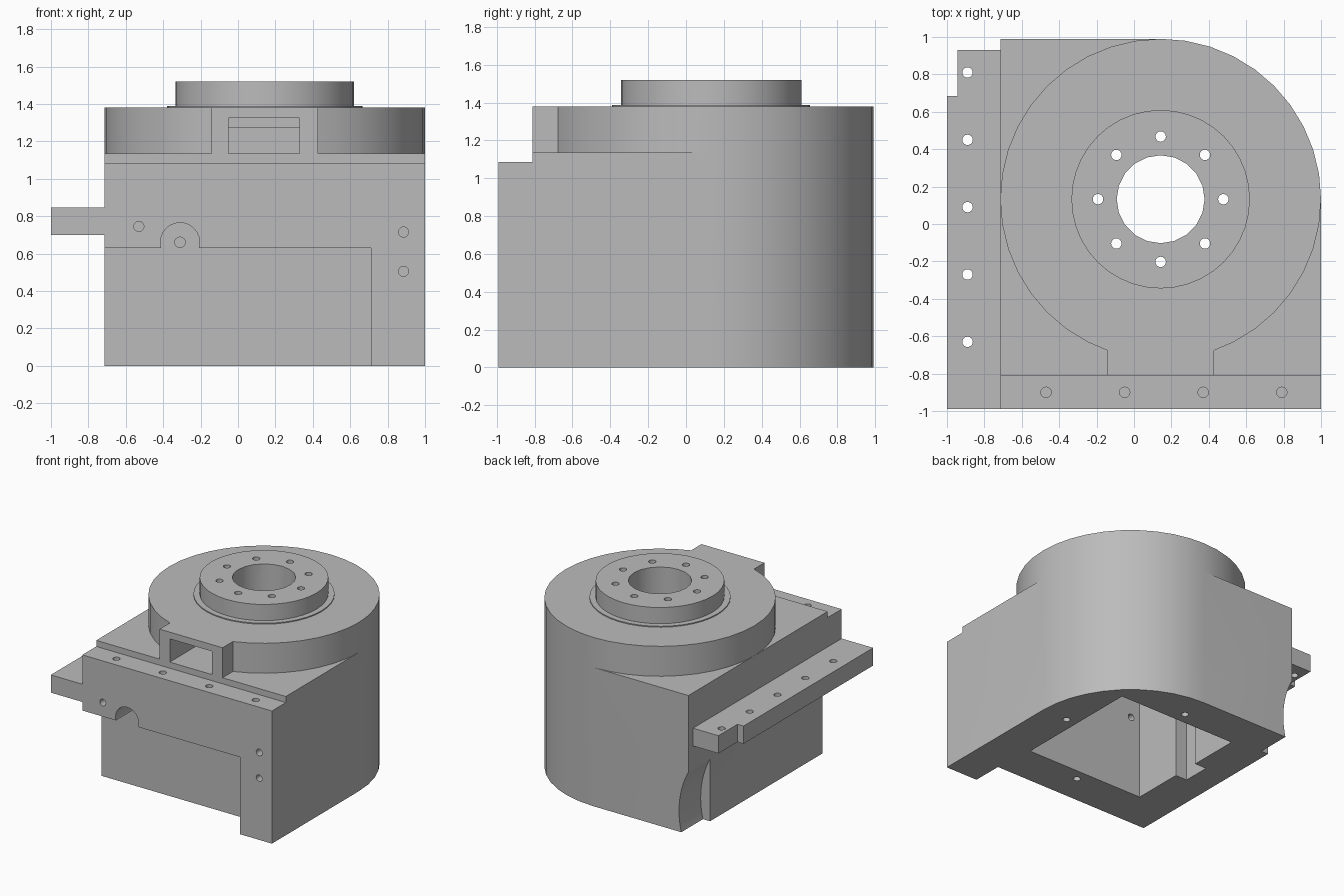
import bpy, bmesh, math
from mathutils import Matrix, Vector

if "Cube" in bpy.data.objects:
    bpy.data.objects.remove(bpy.data.objects["Cube"])

CX, CY, R = 0.1425, 0.1325, 0.8575      # axis and radius of the round housing

grey = bpy.data.materials.new("cast_grey")
grey.diffuse_color = (0.5, 0.5, 0.5, 1)
grey.use_nodes = True
grey.node_tree.nodes["Principled BSDF"].inputs["Base Color"].default_value = grey.diffuse_color


def finish(name, bm):
    bmesh.ops.recalc_face_normals(bm, faces=bm.faces[:])
    me = bpy.data.meshes.new(name)
    bm.to_mesh(me)
    bm.free()
    ob = bpy.data.objects.new(name, me)
    bpy.context.collection.objects.link(ob)
    me.materials.append(grey)
    return ob


def prism(name, pts, z0, z1):
    bm = bmesh.new()
    f = bm.faces.new([bm.verts.new((x, y, z0)) for x, y in pts])
    g = bmesh.ops.extrude_face_region(bm, geom=[f])["geom"]
    bmesh.ops.translate(bm, vec=(0, 0, z1 - z0),
                        verts=[v for v in g if isinstance(v, bmesh.types.BMVert)])
    return finish(name, bm)


def box(name, x0, x1, y0, y1, z0, z1):
    return prism(name, [(x0, y0), (x1, y0), (x1, y1), (x0, y1)], z0, z1)


def cyl(name, a, b, r, n=16):
    a, b = Vector(a), Vector(b)
    d = b - a
    m = Matrix.Translation((a + b) / 2) @ d.to_track_quat('Z', 'Y').to_matrix().to_4x4()
    bm = bmesh.new()
    bmesh.ops.create_cone(bm, cap_ends=True, segments=n, radius1=r, radius2=r,
                          depth=d.length, matrix=m)
    return finish(name, bm)


def combine(ob, other, op='DIFFERENCE'):
    other.hide_render = True
    m = ob.modifiers.new("bool", 'BOOLEAN')
    m.operation, m.solver, m.object = op, 'EXACT', other
    bpy.context.view_layer.objects.active = ob
    bpy.ops.object.modifier_apply(modifier=m.name)
    bpy.data.objects.remove(other)


def arc(degs):
    return [(CX + R * math.cos(math.radians(d)), CY + R * math.sin(math.radians(d))) for d in degs]


# Main housing: block with one rounded back corner
L = CX - R
housing = prism("housing", [(L, -0.99), (1, -0.99)] + arc(range(0, 91, 9)) + [(L, 0.99)], 0, 1.135)

# Round upper drum with its square neck towards the front
e = math.degrees(math.acos(0.285 / R))
drum = prism("drum", [(CX - 0.285, -0.81), (CX + 0.285, -0.81)]
             + arc([-e] + list(range(-63, 244, 9)) + [180 + e]), 1.135, 1.38)
combine(housing, drum, 'UNION')

# Front ledge step, recess under the front plate, cable arch
combine(housing, box("c", -2, 2, -2, -0.81, 1.085, 2))
combine(housing, box("c", -2, 0.71, -2, -0.74, -1, 0.63))
combine(housing, cyl("c", (-0.31, -1.2, 0.66), (-0.31, -0.74, 0.66), 0.105, 24))
combine(housing, cyl("c", (-0.31, -0.9, 0.66), (-0.31, -0.3, 0.66), 0.028))

# Square inner cavity with side groove, neck window, curved scoop in the back left corner
combine(housing, box("c", CX - 0.535, CX + 0.535, CY - 0.535, CY + 0.535, -1, 1.27))
combine(housing, box("c", CX - 0.64, CX - 0.5, 0.02, 0.245, -1, 1.0))
combine(housing, box("c", -0.05, 0.33, -1, -0.3, 1.135, 1.325))
combine(housing, cyl("c", (-1.35, 0.71, 0.17), (-1.35, 1.2, 0.17), 0.72, 96))

# Bore and screw holes of the housing
combine(housing, cyl("c", (CX, CY, 1.1), (CX, CY, 1.6), 0.235, 20))
for x in (-0.47, -0.05, 0.37, 0.79):
    combine(housing, cyl("c", (x, -0.9, 0.9), (x, -0.9, 1.2), 0.028))
for x, z in ((-0.53, 0.745), (0.885, 0.715), (0.885, 0.505)):
    combine(housing, cyl("c", (x, -1.1, z), (x, -0.82, z), 0.027))
for dx, dy in ((0.63, 0), (0, 0.63), (0, -0.63)):
    combine(housing, cyl("c", (CX + dx, CY + dy, -0.1), (CX + dx, CY + dy, 0.2), 0.028))

# Output flange: thin collar and raised boss
flange = cyl("output_flange", (CX, CY, 1.38), (CX, CY, 1.388), 0.523, 40)
combine(flange, cyl("boss", (CX, CY, 1.38), (CX, CY, 1.52), 0.477, 40), 'UNION')
combine(flange, cyl("c", (CX, CY, 1.1), (CX, CY, 1.6), 0.235, 20))
for i in range(8):
    a = i * math.pi / 4
    x, y = CX + 0.335 * math.cos(a), CY + 0.335 * math.sin(a)
    for ob in (housing, flange):
        combine(ob, cyl("c", (x, y, 1.1), (x, y, 1.6), 0.028))

# Side mounting rail with a notched back end and five holes
rail = prism("side_rail", [(-1, -0.99), (L, -0.99), (L, 0.93), (-0.945, 0.93),
                           (-0.945, 0.685), (-1, 0.685)], 0.7, 0.845)
for y in (0.81, 0.45, 0.09, -0.27, -0.63):
    combine(rail, cyl("c", (-0.89, y, 0.5), (-0.89, y, 1)
                      , 0.028))

# Smooth the round walls, keep edges sharp
for ob in (housing, flange, rail):
    bpy.ops.object.select_all(action='DESELECT')
    ob.select_set(True)
    bpy.context.view_layer.objects.active = ob
    bpy.ops.object.shade_smooth_by_angle(angle=math.radians(30))
